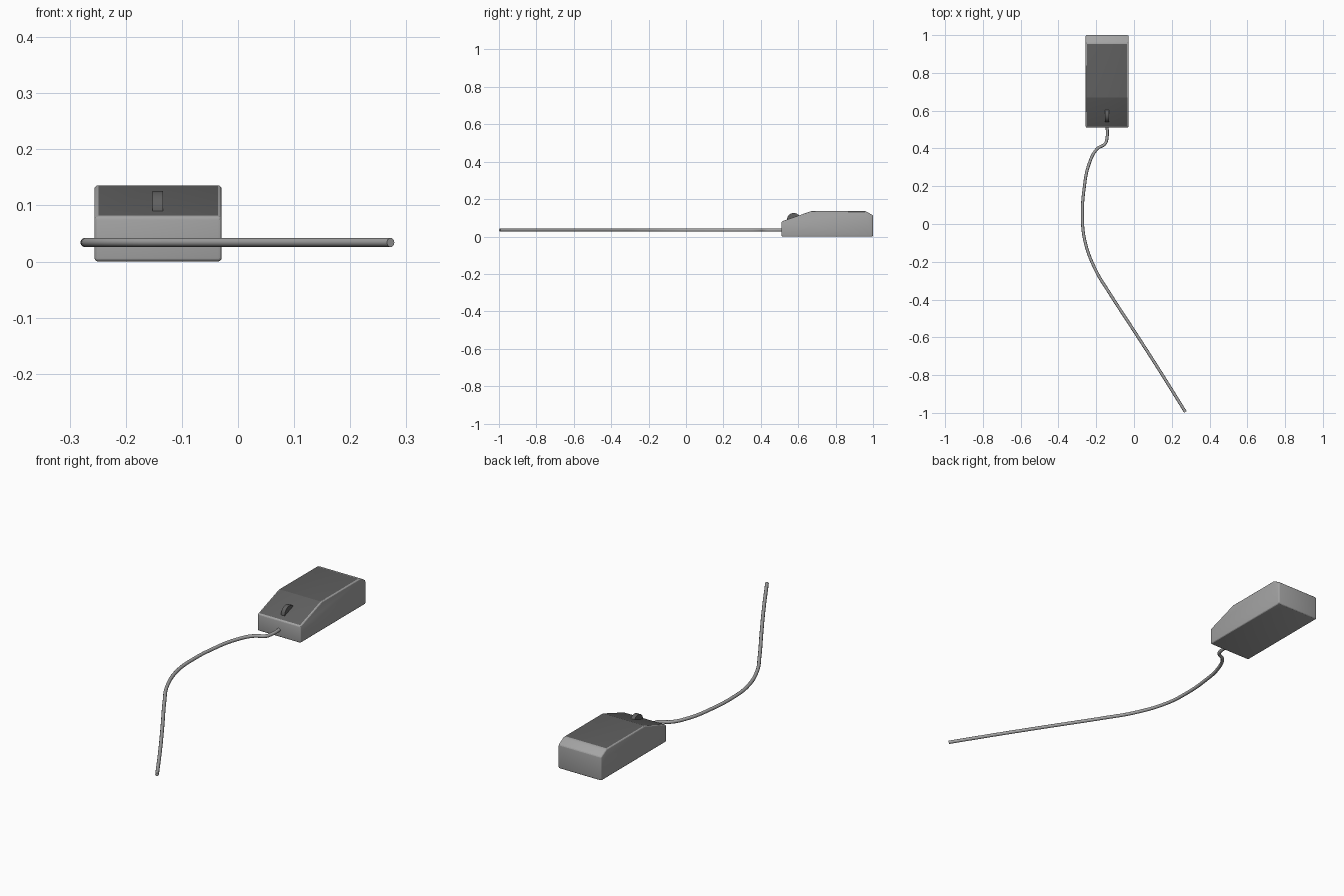
import bpy, bmesh, math
from mathutils import Matrix

if "Cube" in bpy.data.objects:
    bpy.data.objects.remove(bpy.data.objects["Cube"])


def material(name, v):
    m = bpy.data.materials.new(name)
    m.diffuse_color = (v, v, v, 1)
    m.use_nodes = True
    m.node_tree.nodes["Principled BSDF"].inputs["Base Color"].default_value = m.diffuse_color
    return m


GREY = material("body grey", 0.37)
DARK = material("dark grey", 0.115)


def add_object(name, bm, mats):
    mesh = bpy.data.meshes.new(name)
    bm.to_mesh(mesh)
    bm.free()
    obj = bpy.data.objects.new(name, mesh)
    bpy.context.collection.objects.link(obj)
    for m in mats:
        mesh.materials.append(m)
    return obj


def smooth(obj, angle):
    bpy.ops.object.select_all(action='DESELECT')
    obj.select_set(True)
    bpy.context.view_layer.objects.active = obj
    bpy.ops.object.shade_smooth_by_angle(angle=math.radians(angle))


# Mouse body: side profile (y, z) extruded across x
X0, X1 = -0.256, -0.029
profile = [(0.51, 0), (1.0, 0), (1.0, 0.113), (0.96, 0.136), (0.67, 0.136), (0.51, 0.08)]
bm = bmesh.new()
face = bm.faces.new([bm.verts.new((X0, y, z)) for y, z in profile])
ext = bmesh.ops.extrude_face_region(bm, geom=[face])
bmesh.ops.translate(bm, vec=(X1 - X0, 0, 0),
                    verts=[g for g in ext["geom"] if isinstance(g, bmesh.types.BMVert)])
bmesh.ops.recalc_face_normals(bm, faces=bm.faces)
# Dark top panel: the flat top and the front slope
for f in bm.faces:
    f.material_index = int(f.normal.z > 0.9)
body = add_object("mouse_body", bm, [GREY, DARK])
bev = body.modifiers.new("rounded_edges", 'BEVEL')
bev.width = 0.007
bev.segments = 3
bev.limit_method = 'ANGLE'
bev.angle_limit = math.radians(25)
bev.material = 0
bpy.context.view_layer.objects.active = body
bpy.ops.object.modifier_apply(modifier=bev.name)
smooth(body, 18)

# Scroll wheel: short cylinder lying across x
bm = bmesh.new()
bmesh.ops.create_cone(bm, cap_ends=True, segments=32, radius1=0.036, radius2=0.036, depth=0.019,
                      matrix=Matrix.Translation((-0.143, 0.576, 0.09)) @ Matrix.Rotation(math.pi / 2, 4, 'Y'))
smooth(add_object("scroll_wheel", bm, [DARK]), 35)

# Cable: round tube along a smooth path on one level
path = [(-0.143, 0.53), (-0.143, 0.455), (-0.153, 0.425), (-0.195, 0.398), (-0.237, 0.32),
        (-0.265, 0.18), (-0.273, 0.06), (-0.262, -0.08), (-0.205, -0.24), (-0.13, -0.365),
        (0.0, -0.565), (0.135, -0.775), (0.272, -0.995)]
curve = bpy.data.curves.new("cable", 'CURVE')
curve.dimensions = '3D'
curve.bevel_depth = 0.008
curve.bevel_resolution = 3
curve.resolution_u = 8
curve.use_fill_caps = True
spline = curve.splines.new('BEZIER')
spline.bezier_points.add(len(path) - 1)
for p, (x, y) in zip(spline.bezier_points, path):
    p.co = (x, y, 0.034)
    p.handle_left_type = p.handle_right_type = 'AUTO'
curve.materials.append(GREY)
cable = bpy.data.objects.new("cable", curve)
bpy.context.collection.objects.link(cable)
bpy.ops.object.select_all(action='DESELECT')
cable.select_set(True)
bpy.context.view_layer.objects.active = cable
bpy.ops.object.convert(target='MESH')
smooth(bpy.context.view_layer.objects.active, 40)
